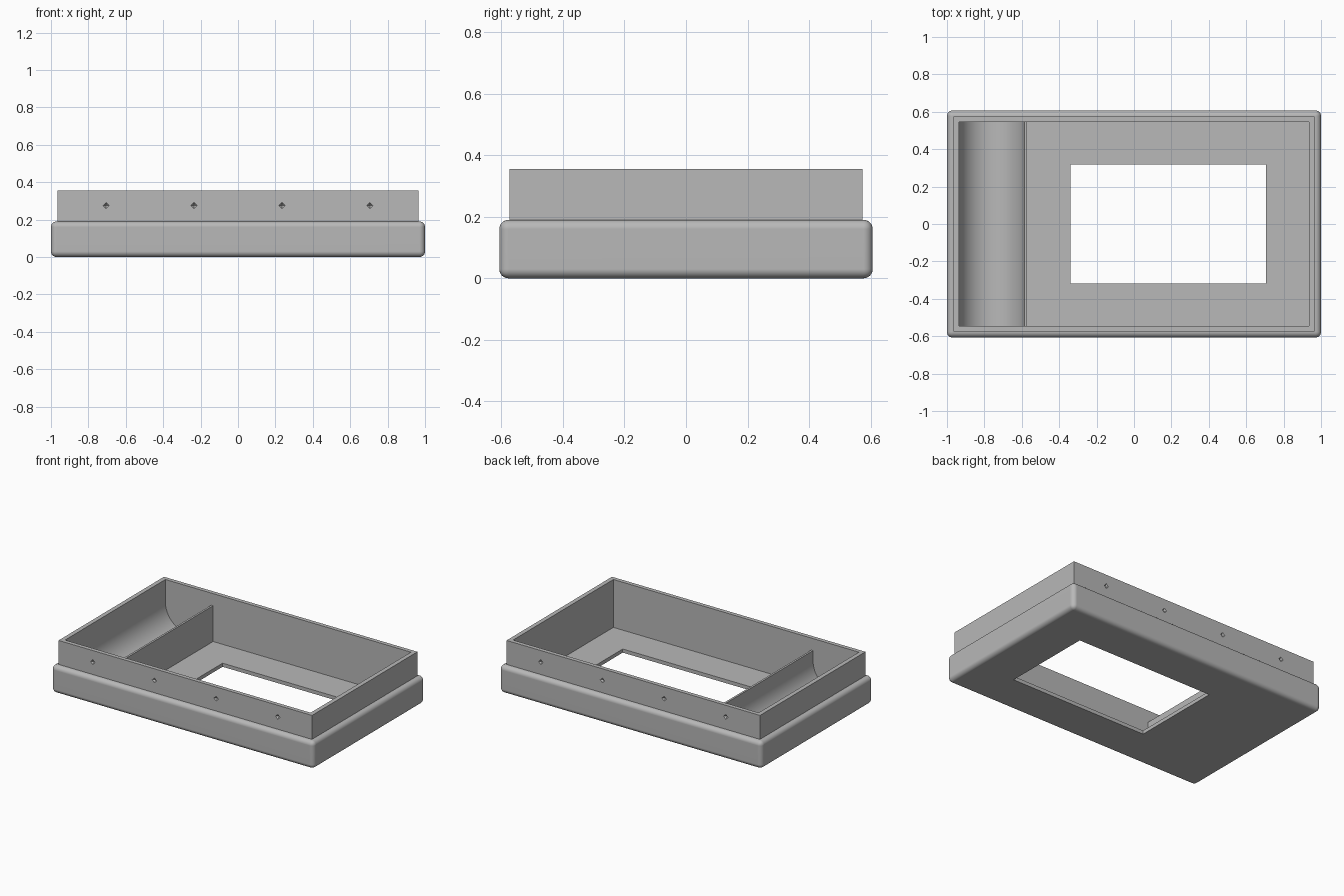
import bpy, bmesh, math

cube = bpy.data.objects.get("Cube")
if cube:
    bpy.data.objects.remove(cube, do_unlink=True)

# Single grey plastic
grey = bpy.data.materials.new("grey_plastic")
grey.use_nodes = True
COLOUR = (0.48, 0.48, 0.48, 1)
grey.diffuse_color = COLOUR
for node in grey.node_tree.nodes:
    if node.type == 'BSDF_PRINCIPLED':
        node.inputs["Base Color"].default_value = COLOUR


def add_object(name, bm):
    bmesh.ops.recalc_face_normals(bm, faces=bm.faces)
    mesh = bpy.data.meshes.new(name)
    bm.to_mesh(mesh)
    bm.free()
    mesh.materials.append(grey)
    obj = bpy.data.objects.new(name, mesh)
    bpy.context.collection.objects.link(obj)
    return obj


def box(name, x0, x1, half_y, z0, z1, radius=0):
    bm = bmesh.new()
    bmesh.ops.create_cube(bm, size=1)
    for v in bm.verts:
        v.co = (x0 if v.co.x < 0 else x1, math.copysign(half_y, v.co.y),
                z0 if v.co.z < 0 else z1)
    if radius:
        # Round every edge except the four around the top
        edges = [e for e in bm.edges if min(v.co.z for v in e.verts) < z1]
        bmesh.ops.bevel(bm, geom=edges, offset=radius, segments=6,
                        profile=0.5, affect='EDGES')
    return add_object(name, bm)


def combine(target, tool, operation):
    bpy.ops.object.select_all(action='DESELECT')
    bpy.context.view_layer.objects.active = target
    target.select_set(True)
    mod = target.modifiers.new("cut", 'BOOLEAN')
    mod.operation = operation
    mod.solver = 'EXACT'
    mod.object = tool
    bpy.ops.object.modifier_apply(modifier=mod.name)
    bpy.data.objects.remove(tool, do_unlink=True)


def smooth(obj):
    bpy.ops.object.select_all(action='DESELECT')
    bpy.context.view_layer.objects.active = obj
    obj.select_set(True)
    bpy.ops.object.shade_smooth_by_angle(angle=math.radians(30))
    mod = obj.modifiers.new("clean_shading", 'WEIGHTED_NORMAL')
    mod.keep_sharp = True


# Tray: rounded shell with a raised lip, hollowed out, window through the floor
FLOOR = 0.025
tray = box("tray", -1, 1, 0.607, 0, 0.19, 0.03)
combine(tray, box("lip", -0.966, 0.966, 0.574, 0.1, 0.355), 'UNION')
combine(tray, box("cavity", -0.936, 0.936, 0.546, FLOOR, 0.5), 'DIFFERENCE')
combine(tray, box("window", -0.34, 0.705, 0.318, -0.1, 0.1), 'DIFFERENCE')

# Small diamond dimples along the front and back of the lip
bm = bmesh.new()
for x in (-0.705, -0.235, 0.235, 0.705):
    for y in (-0.574, 0.574):
        ring = bmesh.ops.create_uvsphere(bm, u_segments=4, v_segments=2, radius=0.017)
        bmesh.ops.translate(bm, verts=ring["verts"], vec=(x, y, 0.275))
combine(tray, add_object("dimples", bm), 'DIFFERENCE')
smooth(tray)

# Half-round trough with a thin divider wall, set into the tray
R, CX, CZ, STEPS = 0.175, -0.761, 0.202, 32
profile = [(-0.946, 0.012), (-0.946, CZ)]
for i in range(STEPS + 1):
    a = math.pi * (1 + i / STEPS)
    profile.append((CX + R * math.cos(a), CZ + R * math.sin(a)))
profile += [(CX + R, 0.272), (-0.572, 0.272), (-0.572, 0.012)]
bm = bmesh.new()
face = bm.faces.new([bm.verts.new((x, -0.555, z)) for x, z in profile])
out = bmesh.ops.extrude_face_region(bm, geom=[face])
bmesh.ops.translate(bm, vec=(0, 1.11, 0),
                    verts=[g for g in out["geom"] if isinstance(g, bmesh.types.BMVert)])
trough = add_object("trough_and_divider", bm)
smooth(trough)
